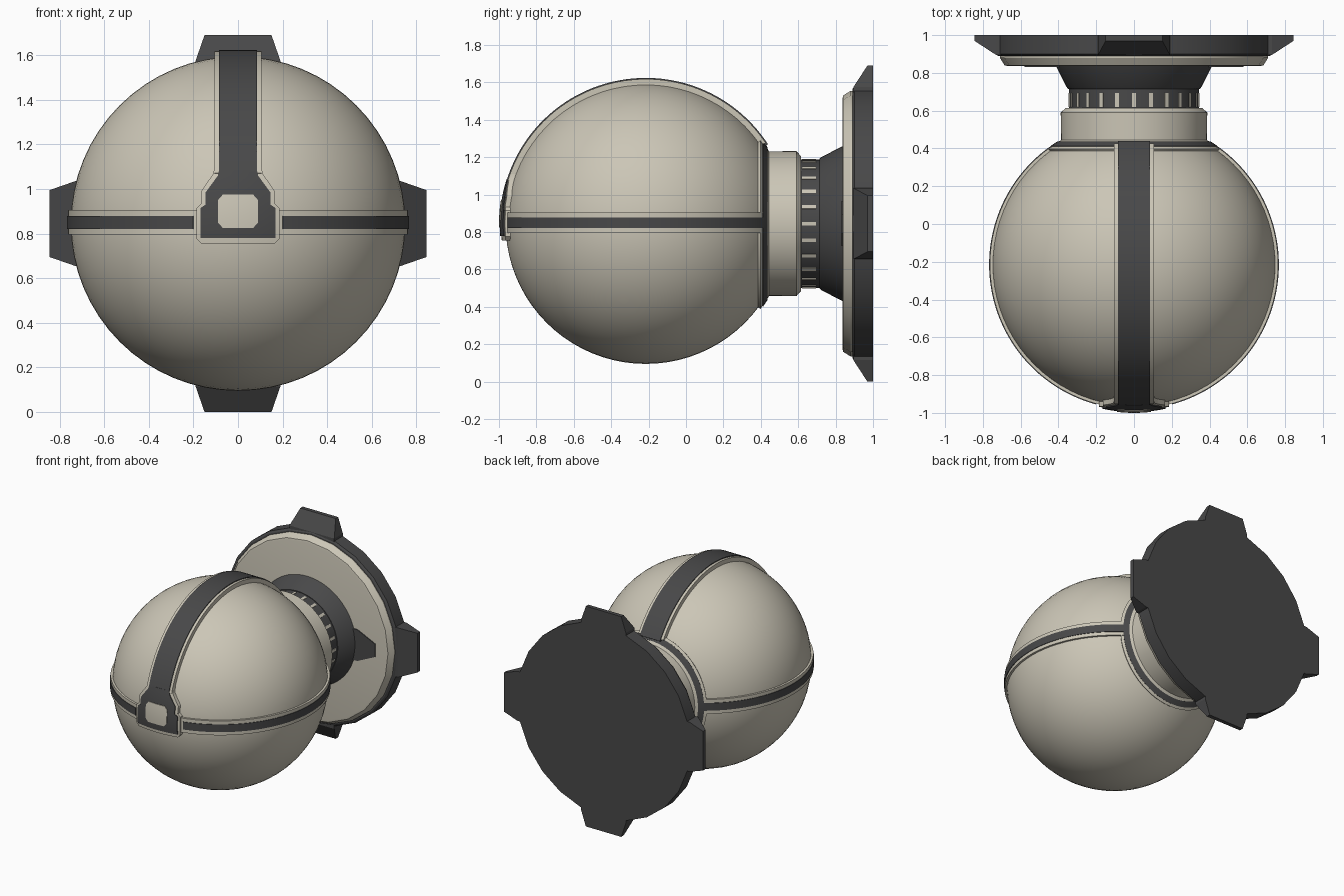
import bpy, bmesh, math
from mathutils import Vector, Matrix

if "Cube" in bpy.data.objects:
    bpy.data.objects.remove(bpy.data.objects["Cube"])

CZ, CY = 0.845, -0.215            # axis height, ball centre


def material(name, rgb):
    m = bpy.data.materials.new(name)
    m.diffuse_color = (*rgb, 1)
    m.use_nodes = True
    m.node_tree.nodes["Principled BSDF"].inputs["Base Color"].default_value = m.diffuse_color
    return m


BEIGE = material("warm_beige", (0.60, 0.565, 0.47))
DARK = material("charcoal", (0.065, 0.065, 0.066))


def finish(name, bm, mat, angle=30):
    bmesh.ops.recalc_face_normals(bm, faces=bm.faces)
    me = bpy.data.meshes.new(name)
    bm.to_mesh(me)
    bm.free()
    me.materials.append(mat)
    ob = bpy.data.objects.new(name, me)
    bpy.context.collection.objects.link(ob)
    bpy.ops.object.select_all(action='DESELECT')
    ob.select_set(True)
    bpy.context.view_layer.objects.active = ob
    bpy.ops.object.shade_smooth_by_angle(angle=math.radians(angle))
    return ob


def loft(name, rings, mat, closed, angle=30):
    """Join equal rings of points; either close the loop or cap the ends."""
    bm = bmesh.new()
    vs = [[bm.verts.new(p) for p in ring] for ring in rings]
    n, m = len(vs), len(vs[0])
    for i in range(n if closed else n - 1):
        a, b = vs[i], vs[(i + 1) % n]
        for j in range(m):
            k = (j + 1) % m
            bm.faces.new((a[j], a[k], b[k], b[j]))
    if not closed:
        bm.faces.new(vs[0])
        bm.faces.new(vs[-1])
    return finish(name, bm, mat, angle)


def lathe(name, profile, mat, sides=64, closed=False):
    """Turn (y, radius) points about the y axis."""
    rings = [[(r * math.cos(2 * math.pi * k / sides), y,
               CZ + r * math.sin(2 * math.pi * k / sides)) for k in range(sides)]
             for y, r in profile]
    return loft(name, rings, mat, closed)


def band(name, place, r, w, a0, a1, mat, n=56):
    """Rectangular strip swept along an arc of the ball."""
    rings = []
    for i in range(n + 1):
        a = math.radians(a0 + (a1 - a0) * i / n)
        rings.append([place(R, a, s) for R, s in ((0.71, -w), (r, -w), (r, w), (0.71, w))])
    return loft(name, rings, mat, False)


def patch(name, rows, r, mat, cols=12):
    """Symmetric (z, half width) outline laid on the front of the ball."""
    bm = bmesh.new()
    fine = []
    for (z0, w0), (z1, w1) in zip(rows, rows[1:]):
        k = max(1, round((z1 - z0) / 0.03))
        fine += [(z0 + (z1 - z0) * i / k, w0 + (w1 - w0) * i / k) for i in range(k)]
    fine.append(rows[-1])
    layers = []
    for R in (r, 0.73):
        grid = []
        for z, w in fine:
            line = []
            for j in range(cols + 1):
                x, dz = w * (2 * j / cols - 1), z - CZ
                line.append(bm.verts.new((x, CY - math.sqrt(R * R - x * x - dz * dz), z)))
            grid.append(line)
        for a, b in zip(grid, grid[1:]):
            for j in range(cols):
                bm.faces.new((a[j], a[j + 1], b[j + 1], b[j]))
        layers.append(grid)
    rims = [g[0] + [l[-1] for l in g[1:-1]] + g[-1][::-1] + [l[0] for l in g[-2:0:-1]]
            for g in layers]
    for j in range(len(rims[0])):
        k = (j + 1) % len(rims[0])
        bm.faces.new((rims[0][j], rims[0][k], rims[1][k], rims[1][j]))
    return finish(name, bm, mat)


# Ball, poles along the y axis
bm = bmesh.new()
bmesh.ops.create_uvsphere(bm, u_segments=64, v_segments=40, radius=0.75,
                          matrix=Matrix.Translation((0, CY, CZ)) @ Matrix.Rotation(math.pi / 2, 4, 'X'))
finish("ball", bm, BEIGE)

# Strip over the top and belts round both sides
over = lambda R, a, s: (s, CY - R * math.cos(a), CZ + R * math.sin(a))
band("top_strip_border", over, 0.773, 0.105, 17, 146, BEIGE)
band("top_strip", over, 0.779, 0.085, 17.5, 147, DARK)
for side, sx in (("left", -1), ("right", 1)):
    round_side = lambda R, a, s: (sx * R * math.sin(a), CY - R * math.cos(a), CZ + 0.005 + s)
    band(side + "_belt_border", round_side, 0.763, 0.055, 13.5, 146, BEIGE)
    band(side + "_belt", round_side, 0.767, 0.029, 15.2, 147, DARK)

# Front buckle: border, dark plate and window
patch("buckle_border", [(.755, .165), (.775, .185), (.915, .185), (.935, .165),
                        (.99, .165), (1.07, .11), (1.11, .105)], 0.775, BEIGE)
patch("buckle", [(.78, .168), (.915, .168), (.93, .145), (.985, .145),
                 (1.06, .09), (1.085, .085)], 0.781, DARK)
patch("buckle_window", [(.825, .068), (.85, .09), (.95, .09), (.975, .068)], 0.785, BEIGE)


# Ring where the neck leaves the ball
def ring(name, r, t0, t1, mat):
    arc = [math.radians(t0 + (t1 - t0) * i / 6) for i in range(7)]
    pts = [(CY + r * math.cos(t), r * math.sin(t)) for t in arc]
    pts += [(CY + 0.73 * math.cos(t), 0.73 * math.sin(t)) for t in (arc[-1], arc[0])]
    lathe(name, pts, mat, closed=True)


ring("neck_ring_border", 0.764, 30.3, 36.7, BEIGE)
ring("neck_ring", 0.768, 32, 35.2, DARK)

# Neck collar, ribbed grip and flared foot
lathe("collar", [(.38, .385), (.59, .388), (.615, .36), (.615, .30)], BEIGE)
lathe("grip", [(.60, .343), (.725, .343)], DARK, 48)
lathe("flared_foot", [(.715, .30), (.715, .347), (.722, .355), (.845, .418)], DARK)
bm = bmesh.new()
for k in range(24):
    spin = Matrix.Translation((0, 0, CZ)) @ Matrix.Rotation(k * math.pi / 12, 4, 'Y')
    bmesh.ops.create_cube(bm, size=1, matrix=spin @ Matrix.Translation((0.342, 0.657, 0))
                          @ Matrix.Diagonal((0.009, 0.075, 0.02, 1)))
finish("grip_slots", bm, BEIGE)

# Wall plate
lathe("plate_front", [(.837, .67), (.84, .685), (.88, .71), (.895, .71)], BEIGE, 24)
lathe("plate_back", [(.89, .72), (.90, .735), (1.0, .735)], DARK, 24)

# Four lugs round the plate
bm = bmesh.new()
for k in range(4):
    spin = Matrix.Translation((0, 0, CZ)) @ Matrix.Rotation(k * math.pi / 2, 4, 'Y')
    pts = [(r, y, s * w) for s in (-1, 1) for r, y, w in
           ((.60, .895, .19), (.60, 1, .19), (.73, .895, .19), (.73, 1, .19),
            (.845, .97, .15), (.845, 1, .15))]
    vs = [bm.verts.new(spin @ Vector(p)) for p in pts]
    bmesh.ops.convex_hull(bm, input=vs)
finish("plate_lugs", bm, DARK, 10)

# Thin dark tabs beside the foot
bm = bmesh.new()
for sx in (-1, 1):
    pts = [(sx * x, y, CZ + z) for y in (.831, .84)
           for x, z in ((.38, -.12), (.38, .12), (.43, .12), (.43, -.12),
                        (.50, -.06), (.50, .06), (.58, .05), (.58, -.05))]
    bmesh.ops.convex_hull(bm, input=[bm.verts.new(p) for p in pts])
loose = [v for v in bm.verts if not v.link_faces]
bmesh.ops.delete(bm, geom=loose, context='VERTS')
finish("foot_tabs", bm, DARK, 10)
